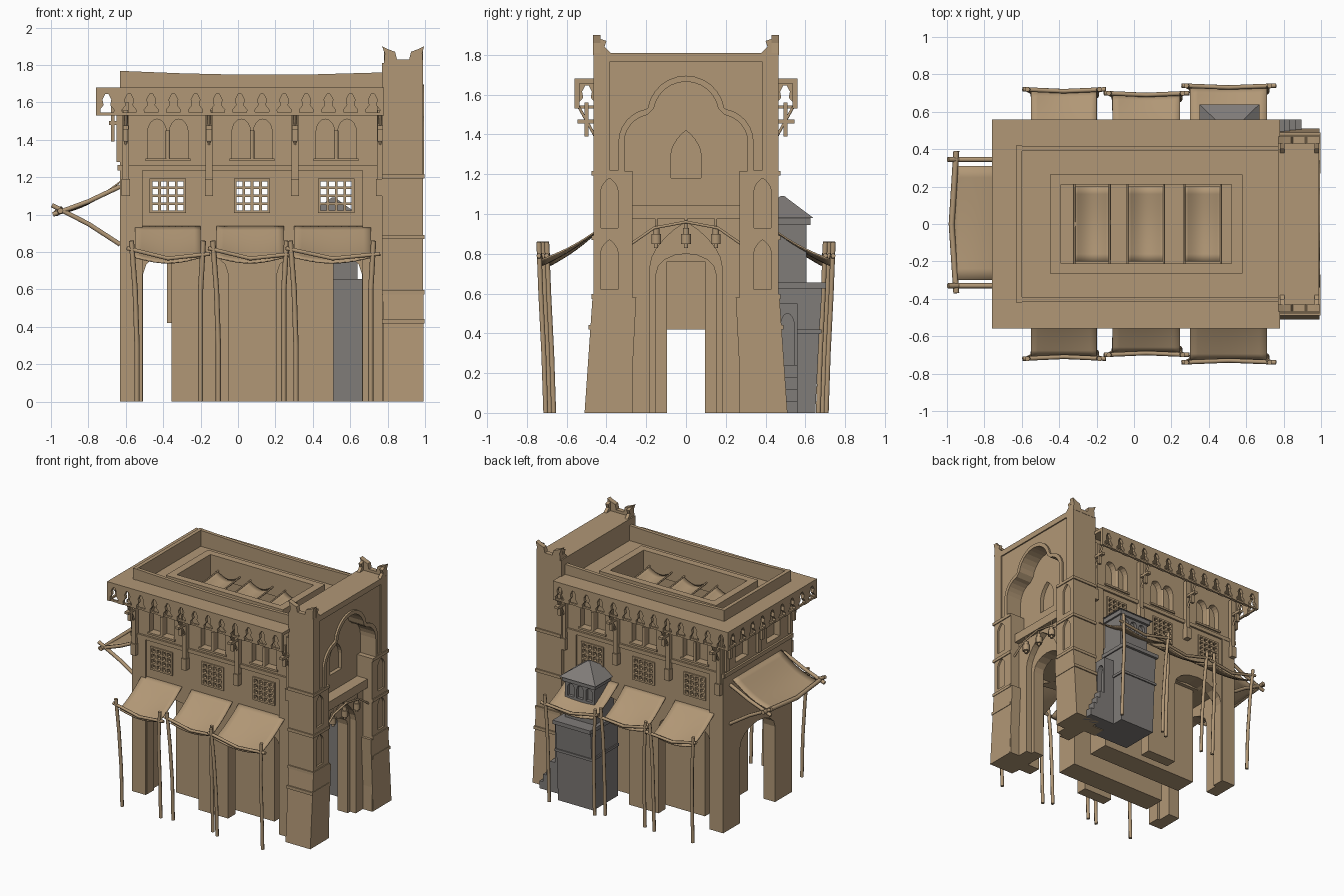
import bpy, bmesh, math
from mathutils import Vector

if "Cube" in bpy.data.objects:
    bpy.data.objects.remove(bpy.data.objects["Cube"])


def make_material(name, colour):
    material = bpy.data.materials.new(name)
    material.use_nodes = True
    material.diffuse_color = colour
    material.node_tree.nodes["Principled BSDF"].inputs["Base Color"].default_value = colour
    return material


SAND = make_material("warm sandstone", (0.44, 0.31, 0.18, 1))
GREY = make_material("grey stone", (0.215, 0.2, 0.19, 1))


def add_mesh(name, mesh, material):
    obj = bpy.data.objects.new(name, mesh)
    mesh.materials.clear()
    mesh.materials.append(material)
    bpy.context.scene.collection.objects.link(obj)
    return obj


def finish(name, bm, material):
    bmesh.ops.recalc_face_normals(bm, faces=bm.faces)
    mesh = bpy.data.meshes.new(name)
    bm.to_mesh(mesh)
    bm.free()
    return add_mesh(name, mesh, material)


def prism(name, axis, outline, start, end, material=SAND):
    """Extrude a 2D outline along an axis; the outline uses the other two axes in order."""
    bm = bmesh.new()
    order = "xyz".index(axis)

    def place(p, depth):
        coords = list(p)
        coords.insert(order, depth)
        return bm.verts.new(coords)

    face = bm.faces.new([place(p, start) for p in outline])
    extruded = bmesh.ops.extrude_face_region(bm, geom=[face])["geom"]
    shift = Vector((0, 0, 0))
    shift[order] = end - start
    bmesh.ops.translate(bm, vec=shift, verts=[v for v in extruded if isinstance(v, bmesh.types.BMVert)])
    return finish(name, bm, material)


def box(name, x0, x1, y0, y1, z0, z1, material=SAND):
    return prism(name, "z", [(x0, y0), (x1, y0), (x1, y1), (x0, y1)], z0, z1, material)


def arc(cx, cz, rx, rz, a0, a1, steps=8):
    angles = [math.radians(a0 + (a1 - a0) * i / steps) for i in range(steps + 1)]
    return [(cx + rx * math.cos(a), cz + rz * math.sin(a)) for a in angles]


def round_arch(c, half, low, spring, rise):
    return [(c - half, low), (c + half, low)] + arc(c, spring, half, rise, 0, 180)


def pointed_arch(c, half, low, spring, top):
    right = [(c + half * math.cos(t), spring + (top - spring) * (0.55 * math.sin(t) + 0.45 * (1 - math.cos(t))))
             for t in [math.pi / 2 * i / 5 for i in range(6)]]
    return [(c - half, low), (c + half, low)] + right + [(2 * c - u, z) for u, z in reversed(right[:-1])]


def cut(obj, cutters):
    for cutter in cutters:
        mod = obj.modifiers.new("opening", "BOOLEAN")
        mod.object, mod.solver = cutter, "EXACT"
    bpy.context.view_layer.update()
    mesh = bpy.data.meshes.new_from_object(obj.evaluated_get(bpy.context.evaluated_depsgraph_get()))
    obj.modifiers.clear()
    obj.data = mesh
    for cutter in cutters:
        bpy.data.objects.remove(cutter)
    return obj


def pole(name, points, radius=0.014):
    curve = bpy.data.curves.new(name, "CURVE")
    curve.dimensions, curve.bevel_depth, curve.bevel_resolution, curve.use_fill_caps = "3D", radius, 1, True
    spline = curve.splines.new("POLY")
    spline.points.add(len(points) - 1)
    for target, p in zip(spline.points, points):
        target.co = (*p, 1)
    temp = bpy.data.objects.new(name, curve)
    bpy.context.scene.collection.objects.link(temp)
    bpy.context.view_layer.update()
    mesh = bpy.data.meshes.new_from_object(temp.evaluated_get(bpy.context.evaluated_depsgraph_get()))
    bpy.data.objects.remove(temp)
    mesh.shade_smooth()
    return add_mesh(name, mesh, SAND)


def cloth(name, shape, steps=10):
    bm = bmesh.new()
    grid = [[bm.verts.new(shape(i / steps, j / steps)) for j in range(steps + 1)] for i in range(steps + 1)]
    for i in range(steps):
        for j in range(steps):
            bm.faces.new((grid[i][j], grid[i + 1][j], grid[i + 1][j + 1], grid[i][j + 1]))
    obj = finish(name, bm, SAND)
    obj.data.shade_smooth()
    obj.modifiers.new("thickness", "SOLIDIFY").thickness = 0.008
    return obj


LEFT, RIGHT, WALL, OUT = -0.63, 0.78, 0.42, 0.56
BAYS = (-0.375, 0.075, 0.525)
SIDES = ((-1, "front"), (1, "back"))

# Hollow main hall with two wide ground arches, grille holes, twin windows and an open court
openings = [box("c", LEFT + 0.1, 0.9, -0.33, 0.33, -0.1, 0.8),
            box("c", LEFT + 0.1, 0.9, -0.33, 0.33, 0.86, 1.52),
            box("c", -0.39, 0.52, -0.21, 0.21, 1.4, 1.8),
            prism("c", "x", round_arch(0, 0.22, -0.1, 0.6, 0.13), -0.8, -0.4)]
for s in (-1, 1):
    for x in (-0.28, 0.435):
        openings.append(prism("c", "y", round_arch(x, 0.228, -0.1, 0.68, 0.14), s * 0.3, s * 0.6))
for x in BAYS:
    openings.append(box("c", x - 0.09, x + 0.09, -0.6, 0.6, 1.015, 1.185))
    for s, side in SIDES:
        for dx in (-0.058, 0.058):
            openings.append(prism("c", "y", round_arch(x + dx, 0.05, 1.3, 1.44, 0.07), s * 0.37, s * 0.6))
for y in (-0.2, 0.2):
    openings.append(prism("c", "x", round_arch(y, 0.08, 1.3, 1.44, 0.07), -0.8, LEFT + 0.05))
cut(box("main_hall", LEFT, RIGHT, -WALL, WALL, 0, 1.64), openings)

# Floor slab closing the storey above the arches
box("upper_floor", LEFT + 0.05, RIGHT, -0.36, 0.36, 0.825, 0.87)

# Ground floor core with a passage and its hanging panel
cut(box("ground_core", -0.355, 0.51, -0.27, 0.27, 0, 0.83),
    [box("c", -0.5, 0.6, -0.095, 0.095, -0.1, 0.76)])
box("passage_panel", -0.38, -0.355, -0.095, 0.095, 0.42, 0.76)

# Roof rim, parapet and cornice
cut(box("court_rim", -0.45, 0.58, -0.265, 0.265, 1.63, 1.7), [box("c", -0.39, 0.52, -0.21, 0.21, 1.5, 1.8)])
cut(box("cornice", -0.76, RIGHT, -OUT, OUT, 1.655, 1.68), [box("c", -0.6, 0.9, -0.39, 0.39, 1.5, 1.8)])
for s, side in SIDES:
    prism(side + "_parapet", "y", [(LEFT, 1.62), (RIGHT, 1.62), (RIGHT, 1.76), (0.35, 1.748),
                                   (0, 1.748), (-0.3, 1.755), (LEFT, 1.768)], s * 0.39, s * 0.418)
box("side_parapet", LEFT, LEFT + 0.03, -WALL, WALL, 1.62, 1.768)


def fringe_outline(start, end, count):
    width = (end - start) / count
    half = [(-0.28, 1.53), (-0.32, 1.56), (-0.15, 1.585), (-0.2, 1.615), (-0.07, 1.645)]
    bay = half + [(-u, z) for u, z in reversed(half)]
    low = [(start + width * (i + 0.5 + u), z) for i in range(count) for u, z in bay]
    return [(start, 1.66), (start, 1.53)] + low + [(end, 1.53), (end, 1.66)]


for s, side in SIDES:
    prism(side + "_fringe", "y", fringe_outline(-0.76, RIGHT, 13), s * 0.535, s * OUT)
    box(side + "_fringe_rail", -0.76, RIGHT, s * 0.54, s * 0.555, 1.53, 1.545)
prism("side_fringe", "x", fringe_outline(-OUT, OUT, 9), -0.76, -0.735)
box("side_fringe_rail", -0.755, -0.74, -OUT, OUT, 1.53, 1.545)

# Wall details on both long faces
for s, side in SIDES:
    box(side + "_string_course", LEFT - 0.01, RIGHT, s * 0.4, s * 0.435, 1.235, 1.265)
    for x0, x1 in ((LEFT, -0.51), (0.665, RIGHT)):
        box(side + "_corner_pier", x0, x1, s * 0.4, s * 0.432, 0, 1.24)
    for x in (-0.6, -0.155, 0.305, 0.76):
        box(side + "_bracket_post", x - 0.018, x + 0.018, s * 0.41, s * 0.455, 1.18, 1.6)
        box(side + "_bracket_foot", x - 0.022, x + 0.022, s * 0.41, s * 0.465, 1.1, 1.19)
        box(side + "_bracket_arm", x - 0.015, x + 0.015, s * 0.41, s * 0.545, 1.455, 1.475)
        box(side + "_bracket_drop", x - 0.013, x + 0.013, s * 0.49, s * 0.51, 1.39, 1.56)
        pole(side + "_bracket_brace", [(x, s * 0.44, 1.36), (x, s * 0.54, 1.54)], 0.008)
    for x in BAYS:
        pole(side + "_window_column", [(x, s * 0.425, 1.3), (x, s * 0.425, 1.45)], 0.012)
        box(side + "_window_sill", x - 0.12, x + 0.12, s * 0.4, s * 0.432, 1.285, 1.3)
        # Square lattice filling each grille hole
        for i in range(5):
            o = -0.09 + i * 0.045
            box(side + "_grille_upright", x + o - 0.007, x + o + 0.007, s * 0.4, s * 0.43, 1.01, 1.19)
            z = 1.1 + o * 0.94
            box(side + "_grille_crossbar", x - 0.097, x + 0.097, s * 0.4, s * 0.43, z - 0.007, z + 0.007)
box("side_string_course", LEFT - 0.015, LEFT + 0.02, -0.43, 0.43, 1.235, 1.265)
for y in (-0.4, 0, 0.4):
    box("side_bracket_post", LEFT - 0.02, LEFT, y - 0.018, y + 0.018, 1.28, 1.6)
    box("side_bracket_arm", -0.69, LEFT, y - 0.015, y + 0.015, 1.48, 1.5)
    box("side_bracket_drop", -0.68, -0.66, y - 0.013, y + 0.013, 1.39, 1.6)


# Gate tower with a deep three-lobed arch
def trefoil(grow, low, base):
    half = [(base + grow, low), (base + grow, 1.2), (0.31 + grow, 1.2)]
    half += arc(0.17, 1.36, 0.14 + grow, 0.14 + grow, 0, 80, 6)
    half += arc(0, 1.5, 0.165 + grow, 0.165 + grow, 10, 90, 6)
    return half + [(-y, z) for y, z in reversed(half[:-1])]


FACE = 0.99
tower_cuts = [box("c", FACE - 0.01, 1.2, -0.385, 0.385, 1.22, 1.765),
              prism("c", "x", trefoil(0, -0.1, 0.27), 0.86, 1.2),
              prism("c", "x", round_arch(0, 0.15, -0.1, 0.7, 0.1), 0.6, 1.2),
              prism("c", "x", pointed_arch(0, 0.075, 1.18, 1.3, 1.42), 0.83, 1.2)]
for y in (-0.385, 0.385):
    for low in (0.62, 0.93):
        tower_cuts.append(prism("c", "x", pointed_arch(y, 0.042, low, low + 0.19, low + 0.25), FACE - 0.015, 1.2))
cut(box("gate_tower", 0.77, FACE, -0.465, 0.465, 0, 1.81), tower_cuts)
cut(prism("gate_arch_moulding", "x", trefoil(0.03, 1.2, 0.28), 0.95, FACE + 0.005),
    [prism("c", "x", trefoil(0, 1.1, 0.27), 0.9, 1.2)])
cut(box("gate_lintel_wall", 0.85, 0.91, -0.28, 0.28, 0, 1.04),
    [prism("c", "x", pointed_arch(0, 0.18, -0.1, 0.74, 0.96), 0.7, 1.2)])
box("gate_beam", 0.85, 0.95, -0.3, 0.3, 0.975, 1.045)
for s, side in SIDES:
    prism(side + "_gate_buttress", "x", [(s * 0.28, 0), (s * 0.51, 0), (s * 0.47, 0.58), (s * 0.25, 0.58)],
          0.775, FACE + 0.003)
    for z in (0.43, 0.585, 0.88, 1.205):
        reach = 0.49 if z < 0.5 else 0.475
        box(side + "_gate_band", 0.77, FACE + 0.007, s * 0.27, s * reach, z - 0.012, z + 0.012)
    prism(side + "_gate_finial", "y",
          [(0.78, 1.8), (0.785, 1.86), (0.77, 1.9), (0.8, 1.885), (0.84, 1.87), (0.85, 1.83), (0.915, 1.83),
           (0.925, 1.87), (0.965, 1.885), (0.995, 1.9), (0.985, 1.86), (FACE, 1.8)], s * 0.43, s * 0.467)
    for x0, x1 in ((0.78, 0.805), (0.965, FACE)):
        prism(side + "_finial_ramp", "x",
              [(s * 0.43, 1.8), (s * 0.43, 1.88), (s * 0.4, 1.87), (s * 0.41, 1.84), (s * 0.37, 1.8)], x0, x1)
    pole(side + "_gate_swag", [(0.955, s * y, z) for y, z in ((0.29, 0.84), (0.16, 0.93), (0, 0.96))], 0.008)

# Hanging lanterns under the beam
for y in (-0.15, 0, 0.15):
    for radius, low, high in ((0.008, 0.93, 0.99), (0.018, 0.9, 0.93), (0.028, 0.85, 0.9), (0.012, 0.83, 0.85)):
        pole("gate_lantern", [(0.94, y, low), (0.94, y, high)], radius)

# Market awnings on both long faces
for s, side in SIDES:
    for x0, x1, reach in ((-0.55, -0.2, 0.705), (-0.115, 0.245, 0.685), (0.3, 0.71, 0.725)):
        def drape(u, v):
            sag = 0.015 * math.sin(math.pi * v) + 0.03 * math.sin(math.pi * u) * v
            return (x0 + (x1 - x0) * u, s * (0.42 + (reach - 0.42) * v), 0.94 - 0.165 * v - sag)

        cloth(side + "_awning", drape)
        pole(side + "_awning_bar", [(x0 - 0.045, s * (reach + 0.015), 0.82), ((x0 + x1) / 2, s * (reach + 0.005), 0.765),
                                    (x1 + 0.05, s * (reach + 0.015), 0.79)], 0.012)
        for x, foot, lean in ((x0, 0.01, -0.02), (x1, 0, 0.015)):
            pole(side + "_awning_post", [(x + foot, s * (reach - 0.02), 0), (x + foot, s * (reach - 0.01), 0.3),
                                         (x, s * (reach + 0.005), 0.6), (x + lean, s * (reach + 0.015), 0.86)])

# End awning with struts
cloth("end_awning", lambda u, v: (LEFT - 0.34 * v, -0.3 + 0.61 * u,
                                  1.18 - 0.16 * v - 0.03 * math.sin(math.pi * v) - 0.015 * math.sin(math.pi * u) * v))
pole("end_awning_bar", [(-0.95, -0.37, 1.02), (-0.975, 0, 1.005), (-0.95, 0.39, 1.03)], 0.016)
for y in (-0.33, 0.345):
    pole("end_awning_rafter", [(-0.99, y, 1), (-0.8, y, 1.07), (LEFT, y, 1.15)])
    pole("end_awning_strut", [(-0.995, y, 1.05), (-0.8, y, 0.95), (LEFT, y, 0.84)])

# Shade cloths across the open court
for x0, x1 in ((-0.32, -0.13), (-0.035, 0.16), (0.27, 0.465)):
    cloth("court_shade", lambda u, v: (x0 + (x1 - x0) * u, -0.2 + 0.4 * v,
                                       1.59 - 0.04 * math.sin(math.pi * u) - 0.02 * math.sin(math.pi * v)))
    for x in (x0, x1):
        pole("court_shade_bar", [(x, -0.215, 1.59), (x, 0, 1.565), (x, 0.215, 1.59)], 0.006)

# Small grey watch tower leaning on the back wall
prism("watch_tower_base", "x", [(0.34, 0), (0.65, 0), (0.67, 0.4), (0.685, 0.63), (0.34, 0.63)], 0.36, 0.67, GREY)
box("watch_tower_ledge", 0.35, 0.68, 0.34, 0.705, 0.625, 0.655, GREY)
box("watch_tower_step", 0.35, 0.68, 0.34, 0.68, 0.4, 0.42, GREY)
cut(box("watch_tower_top", 0.38, 0.64, 0.36, 0.605, 0.65, 0.97, GREY),
    [prism("c", "y", round_arch(x, 0.028, 0.83, 0.9, 0.03), 0.58, 0.7) for x in (0.43, 0.51, 0.59)])
box("watch_tower_cornice", 0.365, 0.655, 0.34, 0.625, 0.945, 0.98, GREY)
roof = box("watch_tower_roof", 0.35, 0.67, 0.33, 0.64, 0.98, 1.09, GREY)
for v in roof.data.vertices:
    if v.co.z > 1:
        v.co = Vector((0.51, 0.485, 1.09)) + (v.co - Vector((0.51, 0.485, 1.09))) * 0.06
cut(box("stair_arch", 0.66, 0.76, 0.44, 0.56, 0, 0.55, GREY),
    [prism("c", "x", round_arch(0.51, 0.035, 0.2, 0.43, 0.07), 0.72, 0.9)])
for i in range(4):
    box("stair_step", 0.75, 0.895 - i * 0.03, 0.46, 0.56, i * 0.06, i * 0.06 + 0.06, GREY)
